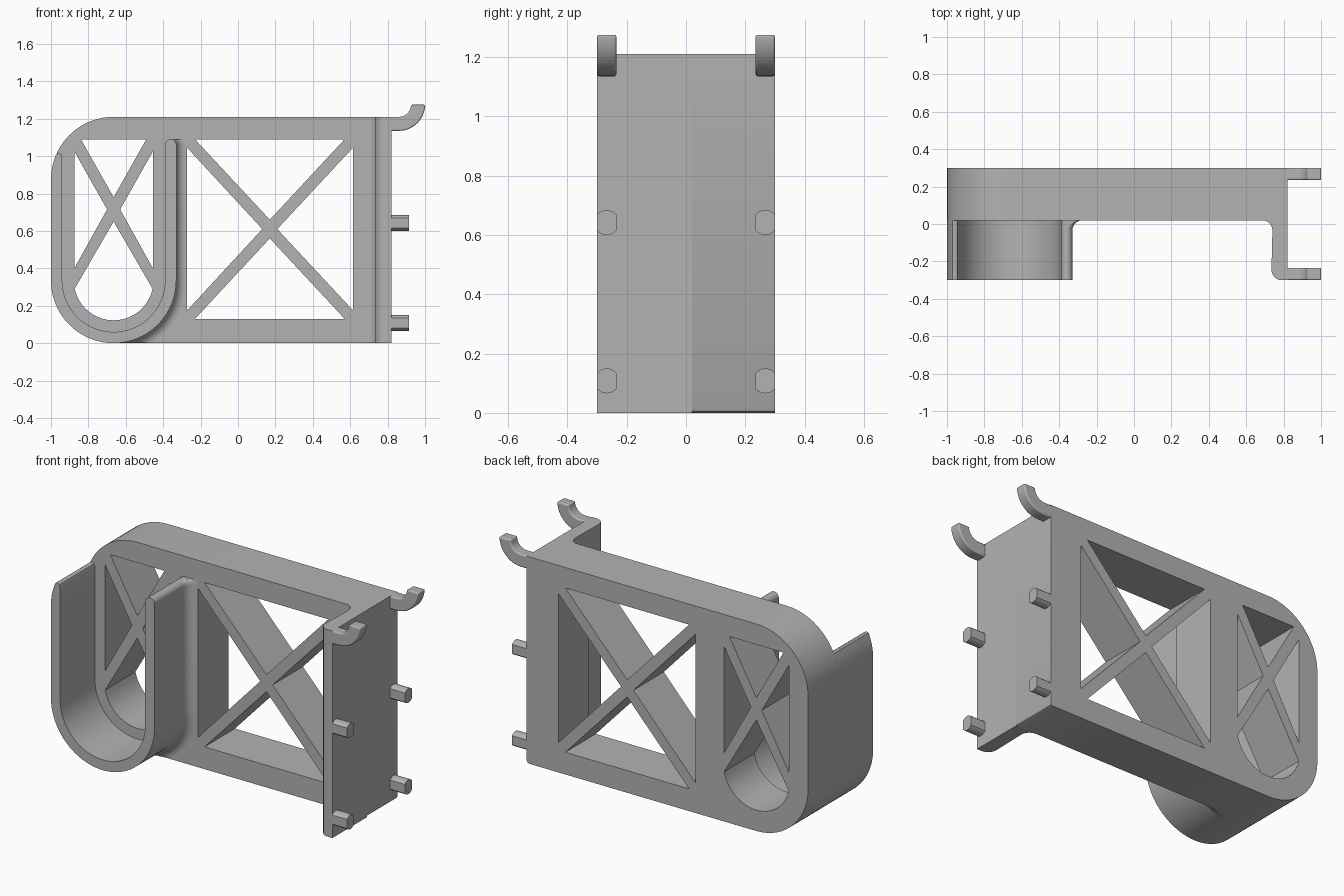
import bpy, bmesh, math
from math import cos, sin, radians

if "Cube" in bpy.data.objects:
    bpy.data.objects.remove(bpy.data.objects["Cube"])

grey = bpy.data.materials.new("plain grey")
grey.diffuse_color = (0.45, 0.45, 0.45, 1)
grey.use_nodes = True
grey.node_tree.nodes["Principled BSDF"].inputs["Base Color"].default_value = grey.diffuse_color

H = 1.21            # overall height of the bracket body
CX, R = -0.665, 0.335   # cradle centre and outer radius


def arc(cx, cy, r, a0, a1, n=20):
    return [(cx + r * cos(radians(a0 + (a1 - a0) * i / n)),
             cy + r * sin(radians(a0 + (a1 - a0) * i / n))) for i in range(n + 1)]


def finish(obj, angle=30):
    obj.data.materials.clear()
    obj.data.materials.append(grey)
    bpy.ops.object.select_all(action='DESELECT')
    obj.select_set(True)
    bpy.context.view_layer.objects.active = obj
    bpy.ops.object.shade_smooth_by_angle(angle=radians(angle))
    return obj


def extrude(name, loops, lo, hi, axis):
    """Fill the first loop minus the others and extrude it along an axis."""
    cu = bpy.data.curves.new(name, 'CURVE')
    cu.dimensions, cu.fill_mode = '2D', 'BOTH'
    cu.extrude = (hi - lo) / 2
    for pts in loops:
        sp = cu.splines.new('POLY')
        sp.points.add(len(pts) - 1)
        for p, (u, v) in zip(sp.points, pts):
            p.co = (u, v, 0, 1)
        sp.use_cyclic_u = True
    tmp = bpy.data.objects.new(name, cu)
    bpy.context.collection.objects.link(tmp)
    bpy.context.view_layer.update()
    me = bpy.data.meshes.new_from_object(tmp.evaluated_get(bpy.context.evaluated_depsgraph_get()))
    bpy.data.objects.remove(tmp)
    mid = (lo + hi) / 2
    place = {'x': lambda c: (c.z + mid, c.x, c.y),
             'y': lambda c: (c.x, mid - c.z, c.y),
             'z': lambda c: (c.x, c.y, c.z + mid)}[axis]
    bm = bmesh.new()
    bm.from_mesh(me)
    for v in bm.verts:
        v.co = place(v.co.copy())
    bmesh.ops.remove_doubles(bm, verts=bm.verts, dist=1e-5)
    bmesh.ops.dissolve_limit(bm, angle_limit=radians(0.5), verts=bm.verts, edges=bm.edges)
    bmesh.ops.recalc_face_normals(bm, faces=bm.faces)
    bm.to_mesh(me)
    bm.free()
    obj = bpy.data.objects.new(name, me)
    bpy.context.collection.objects.link(obj)
    return finish(obj)


# side panel with rounded left end and cross-braced windows
outline = (arc(CX, R, R, 180, 270) + [(0.805, 0), (0.815, 0.005), (0.82, 0.015), (0.82, H)]
           + arc(CX, H - R, R, 90, 180))
windows = [
    [(-0.84, 1.09), (-0.49, 1.09), (CX, 0.78)],
    [(-0.875, 1.025), (-0.875, 0.40), (-0.70, 0.715)],
    [(-0.455, 1.025), (-0.455, 0.40), (-0.63, 0.715)],
    [(CX, 0.65)] + arc(CX, R, 0.213, 192, 348),
    [(-0.23, 1.09), (0.57, 1.09), (0.17, 0.66)],
    [(-0.23, 0.13), (0.57, 0.13), (0.17, 0.56)],
    [(-0.272, 1.045), (-0.272, 0.175), (0.13, 0.61)],
    [(0.615, 1.045), (0.615, 0.175), (0.21, 0.61)],
]
extrude("braced_panel", [outline] + windows, 0.02, 0.30, 'y')

# U-shaped cradle in front of the panel
r_in = 0.275
cradle = (arc(CX, R, R, 180, 360, 40)
          + arc(-0.36, 1.06, 0.03, 0, 90, 6) + arc(-0.36, 1.06, 0.03, 90, 180, 6)
          + arc(CX, R, r_in, 360, 180, 40)
          + [(-0.94, 0.995), (-0.945, 1.01), (-0.955, 1.015), (-0.965, 1.015)]
          + arc(CX, H - R, R, 156, 180, 8))
extrude("cradle", [cradle], -0.30, 0.02, 'y')

# concave fillet between the cradle's outer side and the panel
FR = 0.055
path = [(-0.36 + 0.03 * cos(a), 1.06 + 0.03 * sin(a), cos(a), sin(a))
        for a in [radians(90 - 15 * i) for i in range(7)]]
path += [(CX + R * cos(a), R + R * sin(a), cos(a), sin(a))
         for a in [radians(-3 * i) for i in range(31)]]
bm = bmesh.new()
rows = []
for x, z, nx, nz in path:
    row = []
    for j in range(9):
        a = radians(90 * j / 8)
        off = FR * (1 - cos(a))
        row.append(bm.verts.new((x + nx * off, 0.02 - FR + FR * sin(a),
                                 min(1.09, max(0, z + nz * off)))))
    rows.append(row)
for a, b in zip(rows, rows[1:]):
    for j in range(8):
        bm.faces.new((a[j], a[j + 1], b[j + 1], b[j]))
bmesh.ops.remove_doubles(bm, verts=bm.verts, dist=1e-5)
bmesh.ops.recalc_face_normals(bm, faces=bm.faces)
if sum(f.normal.x * f.calc_area() for f in bm.faces) < 0:
    bmesh.ops.reverse_faces(bm, faces=bm.faces)
me = bpy.data.meshes.new("cradle_fillet")
bm.to_mesh(me)
bm.free()
fillet = bpy.data.objects.new("cradle_fillet", me)
bpy.context.collection.objects.link(fillet)
finish(fillet, 40)

# mounting plate, with a fillet into the panel and a rounded front edge
plate = ([(0.82, 0.02), (0.82, -0.30)] + arc(0.79, -0.245, 0.055, 270, 180, 8)
         + arc(0.685, -0.035, FR, 0, 90, 8))
extrude("mounting_plate", [plate], 0, H, 'z')

# hooks and pegs on both edges of the plate
hook = ([(0.80, 1.135)] + arc(0.86, 1.275, 0.14, 270, 360, 14)
        + arc(0.86, 1.275, 0.065, 360, 270, 14) + [(0.80, 1.21)])
for side, label in ((-1, "front"), (1, "back")):
    y = side * 0.2675
    h = extrude(label + "_hook", [hook], y - 0.0325, y + 0.0325, 'y')
    bev = h.modifiers.new("rounding", 'BEVEL')
    bev.width, bev.segments, bev.limit_method = 0.018, 3, 'ANGLE'
    bev.angle_limit = radians(40)
    for z, level in ((0.108, "lower"), (0.642, "upper")):
        flat = math.degrees(math.acos(0.0325 / 0.042))
        peg = (arc(y, z, 0.042, flat, 180 - flat, 8)
               + arc(y, z, 0.042, 180 + flat, 360 - flat, 8))
        extrude(f"{label}_{level}_peg", [peg], 0.81, 0.915, 'x')
